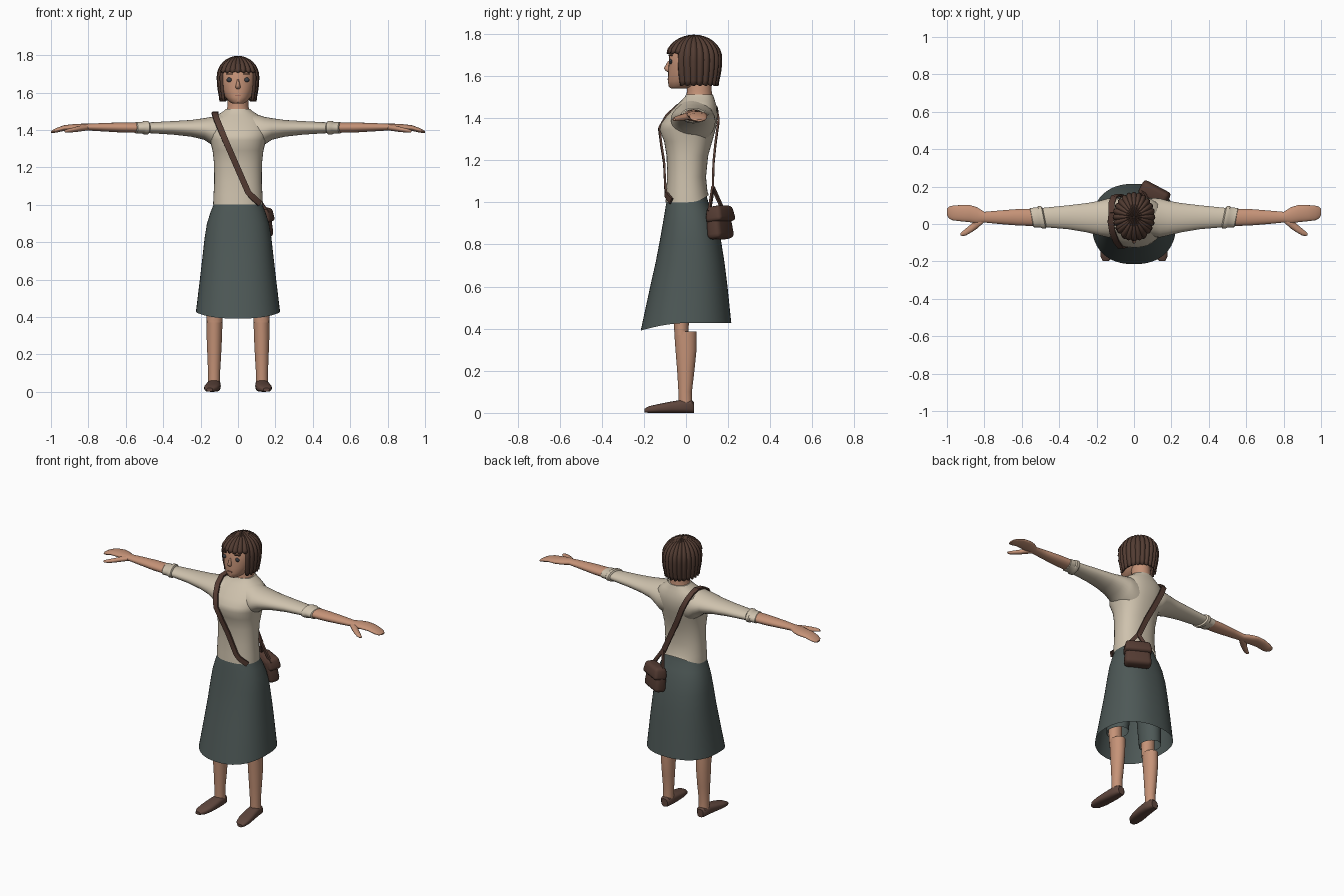
import bpy, bmesh
from math import sin, cos, pi, acos, radians
from mathutils import Vector, Matrix


def material(name, rgb):
    m = bpy.data.materials.new(name)
    m.diffuse_color = (*rgb, 1)
    return m


SKIN = material("skin", (0.56, 0.29, 0.185))
CREAM = material("cream cloth", (0.62, 0.54, 0.42))
GREEN = material("grey green cloth", (0.075, 0.098, 0.094))
HAIR = material("dark brown hair", (0.085, 0.045, 0.032))
SHOE = material("brown shoe", (0.115, 0.062, 0.047))
LEATHER = material("bag leather", (0.09, 0.045, 0.033))
EYE = material("eye grey", (0.05, 0.055, 0.065))
LIP = material("lip", (0.38, 0.16, 0.11))


def finish(name, bm, mat, mirror=False, angle=40, recalc=True):
    if recalc:
        bmesh.ops.recalc_face_normals(bm, faces=bm.faces)
    me = bpy.data.meshes.new(name)
    bm.to_mesh(me)
    bm.free()
    me.materials.append(mat)
    ob = bpy.data.objects.new(name, me)
    bpy.context.collection.objects.link(ob)
    bpy.ops.object.select_all(action='DESELECT')
    ob.select_set(True)
    bpy.context.view_layer.objects.active = ob
    bpy.ops.object.shade_smooth_by_angle(angle=radians(angle))
    if mirror:
        ob.modifiers.new("mirror", 'MIRROR')
    return ob


def loft(name, mat, rings, axis='z', n=28, p=2.0, caps=(True, True), mirror=False, shape=None, angle=40):
    """Rings are (position, a0, a1, b0, b1): extents across the axis."""
    bm = bmesh.new()
    rows = []
    for k, (t, a0, a1, b0, b1) in enumerate(rings):
        row = []
        for i in range(n):
            w = 2 * pi * i / n
            c, s = cos(w), sin(w)
            a = (a0 + a1) / 2 + (a1 - a0) / 2 * (abs(c) ** (2 / p)) * (1 if c > 0 else -1)
            b = (b0 + b1) / 2 + (b1 - b0) / 2 * (abs(s) ** (2 / p)) * (1 if s > 0 else -1)
            co = {'x': (t, a, b), 'y': (a, t, b), 'z': (a, b, t)}[axis]
            row.append(bm.verts.new(shape(k, w, co) if shape else co))
        rows.append(row)
    for r, q in zip(rows, rows[1:]):
        for i in range(n):
            j = (i + 1) % n
            bm.faces.new((r[i], r[j], q[j], q[i]))
    for row, cap in ((rows[0], caps[0]), (rows[-1], caps[1])):
        if cap:
            bm.faces.new(row)
    return finish(name, bm, mat, mirror, angle)


def sym(rows):
    return [(z, -rx, rx, y0, y1) for z, rx, y0, y1 in rows]


def ribbon(name, pts, normals, width=0.032, thick=0.01):
    bm = bmesh.new()
    pts = [Vector(q) for q in pts]
    rows = []
    for i, q in enumerate(pts):
        tan = (pts[min(i + 1, len(pts) - 1)] - pts[max(i - 1, 0)]).normalized()
        side = tan.cross(Vector(normals[i])).normalized() * width / 2
        up = side.cross(tan).normalized() * thick / 2
        rows.append([bm.verts.new(q + a * side + b * up) for a, b in ((-1, -1), (1, -1), (1, 1), (-1, 1))])
    for r, q in zip(rows, rows[1:]):
        for i in range(4):
            j = (i + 1) % 4
            bm.faces.new((r[i], r[j], q[j], q[i]))
    bm.faces.new(rows[0])
    bm.faces.new(rows[-1])
    return finish(name, bm, LEATHER)


def block(name, mat, loc, size, rot=None, bevel=0.0, taper=1.0, mirror=False):
    bm = bmesh.new()
    bmesh.ops.create_cube(bm, size=1)
    for v in bm.verts:
        if v.co.z > 0:
            v.co.x *= taper
            v.co.y *= taper
        v.co = Vector(a * b for a, b in zip(v.co, size))
    if bevel:
        bmesh.ops.bevel(bm, geom=bm.edges[:], offset=bevel, segments=3, profile=0.5, affect='EDGES')
    bm.transform(Matrix.Translation(loc) @ (rot or Matrix()))
    return finish(name, bm, mat, mirror)


# Head, neck and face
loft("head", SKIN, sym([
    (1.54, 0.028, -0.070, 0.00), (1.55, 0.046, -0.082, 0.05), (1.575, 0.068, -0.086, 0.09),
    (1.61, 0.085, -0.085, 0.12), (1.65, 0.095, -0.083, 0.135), (1.70, 0.097, -0.080, 0.14),
    (1.74, 0.085, -0.065, 0.13), (1.77, 0.055, -0.025, 0.10)]), p=2.1)
loft("neck", SKIN, sym([(1.46, 0.075, -0.01, 0.13), (1.50, 0.062, 0.0, 0.125),
                        (1.53, 0.055, 0.005, 0.122), (1.62, 0.055, 0.0, 0.12)]))
loft("nose", SKIN, sym([(1.672, 0.005, -0.085, -0.06), (1.637, 0.012, -0.105, -0.06),
                        (1.625, 0.013, -0.098, -0.06), (1.618, 0.008, -0.086, -0.06)]), n=12, angle=60)
bm = bmesh.new()
bmesh.ops.create_uvsphere(bm, u_segments=16, v_segments=10, radius=1)
bm.transform(Matrix.Translation((0.047, -0.073, 1.668)) @ Matrix.Diagonal((0.014, 0.007, 0.012, 1)))
finish("eyes", bm, EYE, mirror=True)
block("eyebrows", HAIR, (0.048, -0.074, 1.698), (0.034, 0.008, 0.006), Matrix.Rotation(0.35, 4, 'Z'), mirror=True)
block("mouth", LIP, (0, -0.086, 1.585), (0.034, 0.006, 0.006))


# Bobbed hair: scalloped strands on a dome that drops to the neck
def hair_piece(name, phi0, phi1, bottom, strands, taper, grow):
    bm = bmesh.new()
    seg = strands * 6
    rows = []
    drop = max(0.0, 1.68 - bottom)
    amax = acos(max(0.0, (bottom - 1.68) / 0.115))
    for k in range(17):
        s = k / 16
        row = []
        for i in range(seg + 1):
            phi = phi0 + (phi1 - phi0) * i / seg
            ridge = abs(sin(pi * i / 6))
            if drop:
                u = max(0.0, (s - 0.5) * 2)
                a = min(1.0, s * 2) * pi / 2
            else:
                u, a = 0.0, s * amax
            rad = (sin(a) * (1 - taper * u * u) + grow * s) * (0.93 + 0.07 * ridge)
            z = 1.68 + 0.112 * cos(a) + 0.004 * ridge - drop * u
            if k == 16:
                z -= 0.012 * ridge
            row.append(bm.verts.new((0.114 * rad * sin(phi), 0.04 - 0.132 * rad * cos(phi), z)))
        rows.append(row)
    for r, q in zip(rows, rows[1:]):
        for i in range(seg):
            bm.faces.new((r[i], q[i], q[i + 1], r[i + 1]))
    bmesh.ops.remove_doubles(bm, verts=bm.verts, dist=0.0004)
    ob = finish(name, bm, HAIR, angle=35, recalc=False)
    mod = ob.modifiers.new("thickness", 'SOLIDIFY')
    mod.thickness, mod.offset = 0.012, -1


hair_piece("hair_bob", radians(50), radians(310), 1.56, 17, 0.13, 0)
hair_piece("hair_fringe", radians(-58), radians(58), 1.715, 7, 0, 0.05)


# Shirt body, sleeves and rolled cuffs
def hem(k, w, co):
    return (co[0], co[1], co[2] + 0.035 * max(0, sin(w)) ** 2) if k == 0 else co


loft("shirt_body", CREAM, sym([
    (1.00, 0.133, -0.097, 0.108), (1.05, 0.131, -0.094, 0.102), (1.12, 0.127, -0.090, 0.095),
    (1.22, 0.128, -0.092, 0.105), (1.29, 0.136, -0.104, 0.125), (1.345, 0.150, -0.126, 0.14),
    (1.375, 0.158, -0.118, 0.147), (1.41, 0.160, -0.092, 0.15), (1.45, 0.148, -0.055, 0.148),
    (1.48, 0.110, -0.025, 0.138), (1.50, 0.078, -0.006, 0.132), (1.512, 0.066, 0.0, 0.128)]),
    n=40, p=2.3, caps=(False, True), shape=hem)
loft("sleeves", CREAM, [
    (0.06, -0.06, 0.135, 1.27, 1.492), (0.11, -0.07, 0.14, 1.29, 1.480), (0.14, -0.072, 0.137, 1.32, 1.470),
    (0.18, -0.062, 0.125, 1.347, 1.463), (0.25, -0.045, 0.112, 1.364, 1.453), (0.35, -0.028, 0.100, 1.375, 1.447),
    (0.48, -0.017, 0.087, 1.383, 1.440), (0.51, -0.015, 0.085, 1.384, 1.440)], axis='x', mirror=True)
loft("cuffs", CREAM, [
    (0.478, -0.016, 0.086, 1.383, 1.441), (0.484, -0.025, 0.095, 1.375, 1.449), (0.502, -0.025, 0.095, 1.375, 1.449),
    (0.510, -0.018, 0.088, 1.381, 1.443), (0.545, -0.018, 0.086, 1.380, 1.442), (0.55, -0.012, 0.08, 1.386, 1.437)],
    axis='x', mirror=True, shape=lambda k, w, co: (co[0] + 0.2 * (co[1] - 0.035), co[1], co[2]))

# Forearms, hands and thumbs
loft("forearms", SKIN, [
    (0.50, -0.012, 0.083, 1.384, 1.440), (0.62, -0.008, 0.080, 1.386, 1.440), (0.72, 0.0, 0.072, 1.392, 1.437),
    (0.80, 0.008, 0.065, 1.397, 1.433), (0.84, 0.002, 0.090, 1.396, 1.433), (0.88, 0.010, 0.102, 1.396, 1.431),
    (0.93, 0.015, 0.101, 1.395, 1.425), (0.97, 0.020, 0.098, 1.386, 1.411), (0.99, 0.030, 0.092, 1.383, 1.400),
    (1.00, 0.048, 0.080, 1.384, 1.393)], axis='x', mirror=True)
loft("thumbs", SKIN, [
    (0.80, 0.01, 0.05, 1.398, 1.428), (0.84, -0.025, 0.035, 1.392, 1.424), (0.87, -0.045, 0.0, 1.388, 1.416),
    (0.90, -0.062, -0.025, 1.386, 1.408), (0.92, -0.065, -0.042, 1.386, 1.402), (0.928, -0.06, -0.05, 1.388, 1.398)],
    axis='x', n=14, mirror=True)


# Flared open skirt with a dipped front hem
def dip(k, w, co):
    return (co[0], co[1], co[2] - 0.036 * max(0, -sin(w)) ** 1.5) if k == 0 else co


loft("skirt", GREEN, sym([
    (0.427, 0.225, -0.215, 0.215), (0.60, 0.204, -0.170, 0.197), (0.72, 0.190, -0.143, 0.182),
    (0.82, 0.179, -0.124, 0.166), (0.90, 0.166, -0.110, 0.146), (0.96, 0.147, -0.100, 0.125),
    (1.00, 0.131, -0.093, 0.106), (1.03, 0.122, -0.086, 0.098)]), n=48, p=2.3, caps=(False, True), shape=dip)

# Underskirt trouser legs, lower legs and shoes
loft("trouser_legs", GREEN, [(0.44, 0.065, 0.185, -0.075, 0.07), (0.60, 0.05, 0.178, -0.08, 0.08),
                             (0.85, 0.02, 0.15, -0.08, 0.09)], caps=(False, True), mirror=True)
loft("lower_legs", SKIN, [
    (0.04, 0.097, 0.160, -0.035, 0.030), (0.10, 0.096, 0.160, -0.036, 0.028), (0.20, 0.090, 0.164, -0.042, 0.040),
    (0.30, 0.085, 0.168, -0.050, 0.050), (0.387, 0.083, 0.168, -0.056, 0.050)], mirror=True)
loft("knees", SKIN, [(0.37, 0.084, 0.167, -0.055, 0.012), (0.50, 0.083, 0.168, -0.06, 0.015)], mirror=True)
loft("shoes", SHOE, [
    (0.038, 0.108, 0.150, 0.0, 0.050), (0.028, 0.098, 0.160, 0.0, 0.060), (-0.02, 0.092, 0.166, 0.0, 0.062),
    (-0.07, 0.093, 0.173, 0.0, 0.054), (-0.13, 0.098, 0.181, 0.0, 0.042), (-0.175, 0.112, 0.179, 0.0, 0.032),
    (-0.197, 0.135, 0.168, 0.002, 0.020)], axis='y', p=2.8, mirror=True)

# Shoulder bag
turn = Matrix.Rotation(radians(-28), 4, 'Z') @ Matrix.Rotation(radians(8), 4, 'X')
bag = Vector((0.105, 0.158, 0.90))
block("bag_body", LEATHER, bag, (0.165, 0.075, 0.15), turn, 0.024, 0.88)
block("bag_flap", LEATHER, bag + Vector((0.003, 0.004, 0.045)), (0.172, 0.088, 0.075), turn, 0.02, 0.85)

# Strap crossing the chest and the back
ribbon("strap_front", [
    (-0.12, 0.06, 1.494), (-0.125, 0.01, 1.488), (-0.115, -0.045, 1.458), (-0.095, -0.095, 1.41), (-0.07, -0.127, 1.35),
    (-0.035, -0.117, 1.27), (0.0, -0.104, 1.19), (0.055, -0.098, 1.065), (0.08, -0.096, 1.04), (0.118, -0.070, 1.005)],
    [(0, 0, 1), (0, -.3, 1), (0, -.7, .7), (0, -.8, .5), (0, -1, .1)] + [(0, -1, 0)] * 3 + [(.2, -1, 0), (.6, -.8, 0)])
ribbon("strap_back", [
    (-0.12, 0.06, 1.494), (-0.12, 0.11, 1.484), (-0.108, 0.145, 1.45), (-0.08, 0.155, 1.39), (-0.03, 0.140, 1.28),
    (0.02, 0.130, 1.18), (0.075, 0.128, 1.06)],
    [(0, 0, 1), (0, .5, 1), (0, 1, .5)] + [(0, 1, 0)] * 4)
for name, end in (("strap_fork_left", (0.045, 0.175, 0.965)), ("strap_fork_right", (0.160, 0.11, 0.955))):
    ribbon(name, [(0.075, 0.128, 1.07), end], [(0.4, 1, 0)] * 2, 0.022)
